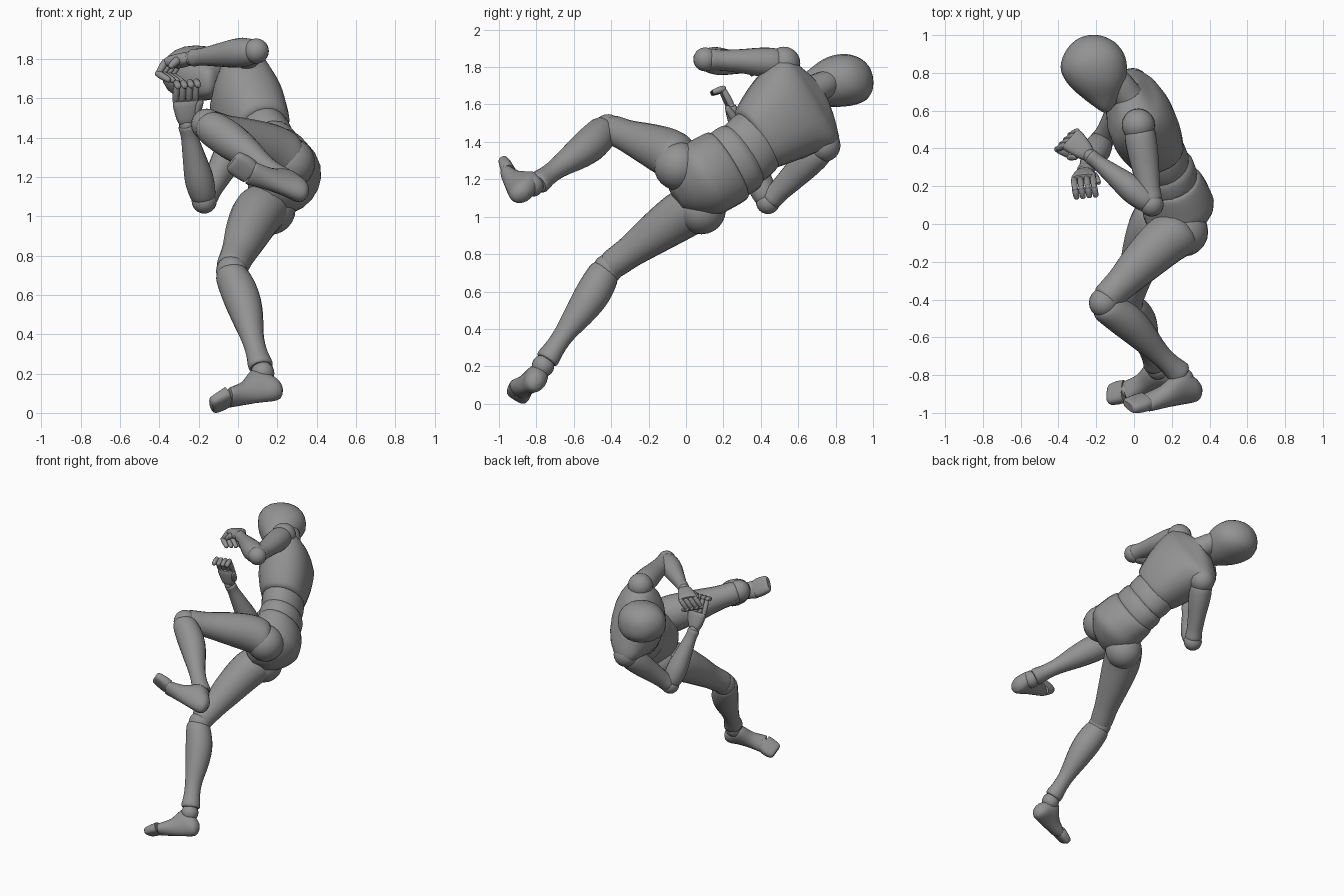
import bpy, bmesh, math
from mathutils import Vector as V

if "Cube" in bpy.data.objects:
    bpy.data.objects.remove(bpy.data.objects["Cube"])

SIDES = 20

def spline(rows, n):
    """Catmull-Rom through rows of equal-length tuples."""
    out = []
    for i in range(len(rows) - 1):
        p = [rows[max(0, min(len(rows) - 1, i + k))] for k in (-1, 0, 1, 2)]
        for s in range(n):
            t = s / n
            out.append([0.5 * (2*b + (c - a)*t + (2*a - 5*b + 4*c - d)*t*t + (3*b - a - 3*c + d)*t**3)
                        for a, b, c, d in zip(*p)])
    return out + [list(rows[-1])]

def loft(name, rows, side, axis=None, n=4, power=1.0, sides=SIDES):
    """Skin of ellipses; each row is x, y, z, half width along side, half depth."""
    rows = spline(rows, n)
    side = V(side)
    bm = bmesh.new()
    rings = []
    for i, r in enumerate(rows):
        a, b = rows[max(0, i - 1)], rows[min(len(rows) - 1, i + 1)]
        t = (V(axis) if axis else V(b[:3]) - V(a[:3])).normalized()
        u = (side - t * side.dot(t)).normalized()
        w = t.cross(u)
        ring = []
        for k in range(sides):
            q = 2 * math.pi * k / sides
            c, s = math.cos(q), math.sin(q)
            c, s = math.copysign(abs(c)**power, c), math.copysign(abs(s)**power, s)
            ring.append(bm.verts.new(V(r[:3]) + u * c * max(r[3], .004) + w * s * max(r[4], .004)))
        rings.append(ring)
    for a, b in zip(rings, rings[1:]):
        for k in range(sides):
            j = (k + 1) % sides
            bm.faces.new((a[k], a[j], b[j], b[k]))
    bm.faces.new(rings[0][::-1])
    bm.faces.new(rings[-1])
    me = bpy.data.meshes.new(name)
    bm.to_mesh(me)
    bm.free()
    ob = bpy.data.objects.new(name, me)
    bpy.context.collection.objects.link(ob)
    return ob

def limb(name, a, b, front, prof, n=4):
    """Profile rows: position along a-b, half width, half depth, shift toward front."""
    a, b = V(a), V(b)
    t = (b - a).normalized()
    f = (V(front) - t * V(front).dot(t)).normalized()
    rows = [(*(a + (b - a) * p + f * o), w, d) for p, w, d, o in prof]
    return loft(name, rows, t.cross(f), axis=t, n=n)

def ball(name, c, r):
    bpy.ops.mesh.primitive_uv_sphere_add(segments=20, ring_count=12, radius=r, location=c)
    bpy.context.object.name = name

THIGH = [(-.04, .08, .08, .01), (.04, .125, .128, .018), (.22, .13, .13, .034), (.5, .108, .113, .03),
         (.75, .085, .09, .018), (.9, .08, .083, .012), (.97, .074, .078, .01), (1.0, .05, .055, .01)]
SHIN = [(.0, .06, .065, .012), (.06, .086, .085, .006), (.25, .094, .094, -.01), (.45, .082, .084, -.012),
        (.7, .056, .06, -.002), (.85, .053, .057, 0), (.97, .06, .066, 0), (1.0, .05, .058, 0)]
UPPER = [(.0, .05, .05, 0), (.1, .076, .08, 0), (.3, .077, .082, 0), (.55, .064, .072, 0),
         (.8, .056, .06, 0), (.93, .058, .06, 0), (1, .045, .045, 0)]
FORE = [(.0, .045, .045, 0), (.08, .066, .064, 0), (.3, .074, .072, 0), (.6, .058, .055, 0),
        (.85, .044, .04, 0), (.97, .045, .04, 0), (1, .037, .033, 0)]

# legs: hip, knee, ankle, heel, ball of foot, toe tip, sole direction
LEGS = {
    "left": ((.25, -.045, 1.305), (-.172, -.42, 1.482), (.235, -.80, 1.19),
             (.295, -.885, 1.145), (.06, -.94, 1.235), (-.03, -.965, 1.29), (.1, -.8, -.5)),
    "right": ((.15, .08, 1.07), (-.045, -.42, .735), (.105, -.75, .245),
              (.16, -.81, .135), (-.05, -.885, .10), (-.135, -.905, .056), (.12, -.6, -.78))}
for s, (hip, knee, ankle, heel, bal, toe, sole) in LEGS.items():
    h, k, a = V(hip), V(knee), V(ankle)
    front = k - (h + a) / 2
    ball(s + "_hip_joint", h - V((0, 0, .02)), .13)
    limb(s + "_thigh", hip, knee, front, THIGH)
    ball(s + "_knee_joint", knee, .08)
    limb(s + "_shin", knee, ankle, front, SHIN)
    he, ba, to = V(heel), V(bal), V(toe)
    d = (ba - he).normalized()
    so = V(sole)
    so = (so - d * so.dot(d)).normalized()
    wide = d.cross(so)
    ball(s + "_ankle_joint", a.lerp(he + d * .03, .25), .06)
    # foot body with heel, instep and ball
    loft(s + "_foot", [(*(he - d * .05), .02, .025), (*(he - d * .033), .045, .055), (*(he - so * .012), .058, .078),
                       (*(he.lerp(ba, .28) - so * .034), .058, .098), (*(he.lerp(ba, .65) - so * .004), .056, .062),
                       (*(ba + so * .008), .064, .043), (*(ba + d * .012 + so * .008), .058, .037)], wide, axis=d)
    ball(s + "_toe_joint", ba + d * .01, .036)
    loft(s + "_toes", [(*(ba + d * .012), .062, .038), (*ba.lerp(to, .5), .066, .036),
                       (*to, .06, .03), (*(to + (to - ba).normalized() * .016), .045, .02)],
         wide, axis=to - ba, power=.7)

# arms: shoulder, elbow, wrist, knuckles, finger curl points, palm width direction
ARMS = {
    "left": ((.01, .52, 1.835), (.08, .10, 1.855), (-.25, .36, 1.82), (-.35, .45, 1.795),
             (-.385, .43, 1.735), (-.325, .395, 1.70), (-.6, -.75, .1)),
    "right": ((-.02, .735, 1.395), (-.185, .435, 1.092), (-.275, .27, 1.48), (-.28, .235, 1.605),
              (-.275, .19, 1.695), (-.265, .135, 1.675), (1, .1, .1))}
for s, (sh, el, wr, kn, f1, f2, wide) in ARMS.items():
    S, E, W, K, F1, F2 = (V(p) for p in (sh, el, wr, kn, f1, f2))
    out = E - (S + W) / 2
    ball(s + "_shoulder_joint", sh, .088)
    limb(s + "_upper_arm", sh, el, out, UPPER)
    ball(s + "_elbow_joint", el, .064)
    limb(s + "_forearm", el, wr, out, FORE)
    ball(s + "_wrist_joint", wr, .038)
    t = (K - W).normalized()
    w = V(wide)
    w = (w - t * w.dot(t)).normalized()
    loft(s + "_palm", [(*W, .035, .024), (*W.lerp(K, .25), .05, .034), (*W.lerp(K, .8), .066, .032),
                       (*K, .062, .025)], w, axis=t, power=.75)
    for i in range(4):
        o = w * (i - 1.5) * .034
        for j, (p, q) in enumerate(((K, F1), (F1, F2))):
            p, q = p + o, q + o
            limb(f"{s}_finger_{i + 1}_{j + 1}", p, q, t.cross(w) + t * .3,
                 [(0, .01, .01, 0), (.12, .017, .018, 0), (.85, .015, .015, 0), (1, .009, .009, 0)], n=2)
            ball(f"{s}_knuckle_{i + 1}_{j + 1}", p, .016)
    th = W.lerp(K, .35) + w * .045
    limb(s + "_thumb", th, th + t * .05 + w * .03 + (F2 - K) * .4, w.cross(t),
         [(0, .012, .012, 0), (.2, .021, .021, 0), (.8, .016, .016, 0), (1, .009, .009, 0)])

# torso segments from pelvis to chest
loft("pelvis", [(.22, -.06, 1.12, .07, .06), (.225, -.02, 1.15, .14, .13), (.225, .06, 1.2, .205, .188),
                (.21, .14, 1.243, .212, .182), (.185, .215, 1.284, .208, .16), (.175, .23, 1.292, .19, .145)],
     (.08, -.5, .87), axis=(-.2, .82, .5))
loft("waist_lower", [(.18, .2, 1.28, .17, .13), (.175, .225, 1.293, .193, .15), (.155, .285, 1.33, .195, .152),
                     (.14, .315, 1.35, .175, .135)], (.08, -.55, .84), axis=(-.25, .8, .5))
loft("waist_upper", [(.15, .29, 1.34, .165, .125), (.14, .315, 1.36, .183, .142), (.11, .37, 1.41, .183, .147),
                     (.09, .41, 1.445, .165, .13)], (.08, -.5, .86), axis=(-.3, .75, .55))
loft("chest", [(.11, .36, 1.425, .165, .13), (.1, .38, 1.44, .192, .155), (.055, .47, 1.515, .235, .18),
               (.015, .56, 1.58, .268, .178), (-.01, .63, 1.615, .292, .148), (-.03, .67, 1.64, .27, .11),
               (-.045, .70, 1.665, .165, .08), (-.05, .71, 1.68, .1, .065)],
     (.08, -.42, .9), axis=(-.3, .75, .5), power=.85)
# trapezius and neck
loft("neck", [(-.0, .62, 1.64, .13, .09), (-.05, .68, 1.69, .085, .08), (-.1, .74, 1.72, .073, .078),
              (-.16, .78, 1.735, .07, .078)], (0, -.4, .9))
# head: chin to crown
loft("head", [(-.165, .59, 1.69, .02, .012), (-.165, .605, 1.695, .06, .035), (-.18, .66, 1.705, .094, .09),
              (-.205, .74, 1.728, .128, .15), (-.225, .82, 1.742, .14, .175), (-.23, .89, 1.746, .134, .162),
              (-.235, .95, 1.745, .108, .12), (-.24, .985, 1.745, .065, .065), (-.24, .997, 1.745, .02, .01)],
     (0, -.12, 1), axis=(-.08, 1, .08), n=3, power=.92)

# smooth shading and dark grey, then rest on the ground and centre
grey = bpy.data.materials.new("dark_grey")
grey.diffuse_color = (.29, .29, .29, 1)
grey.use_nodes = True
grey.node_tree.nodes["Principled BSDF"].inputs["Base Color"].default_value = grey.diffuse_color
obs = [o for o in bpy.context.scene.objects if o.type == 'MESH']
for o in obs:
    o.select_set(True)
    o.data.materials.append(grey)
bpy.context.view_layer.objects.active = obs[0]
bpy.ops.object.shade_smooth_by_angle(angle=math.radians(40))
bpy.context.view_layer.update()
pts = [o.matrix_world @ v.co for o in obs for v in o.data.vertices]
lo = [min(p[i] for p in pts) for i in range(3)]
hi = [max(p[i] for p in pts) for i in range(3)]
move = V((-(lo[0] + hi[0]) / 2, -(lo[1] + hi[1]) / 2, -lo[2]))
for o in obs:
    o.location += move
